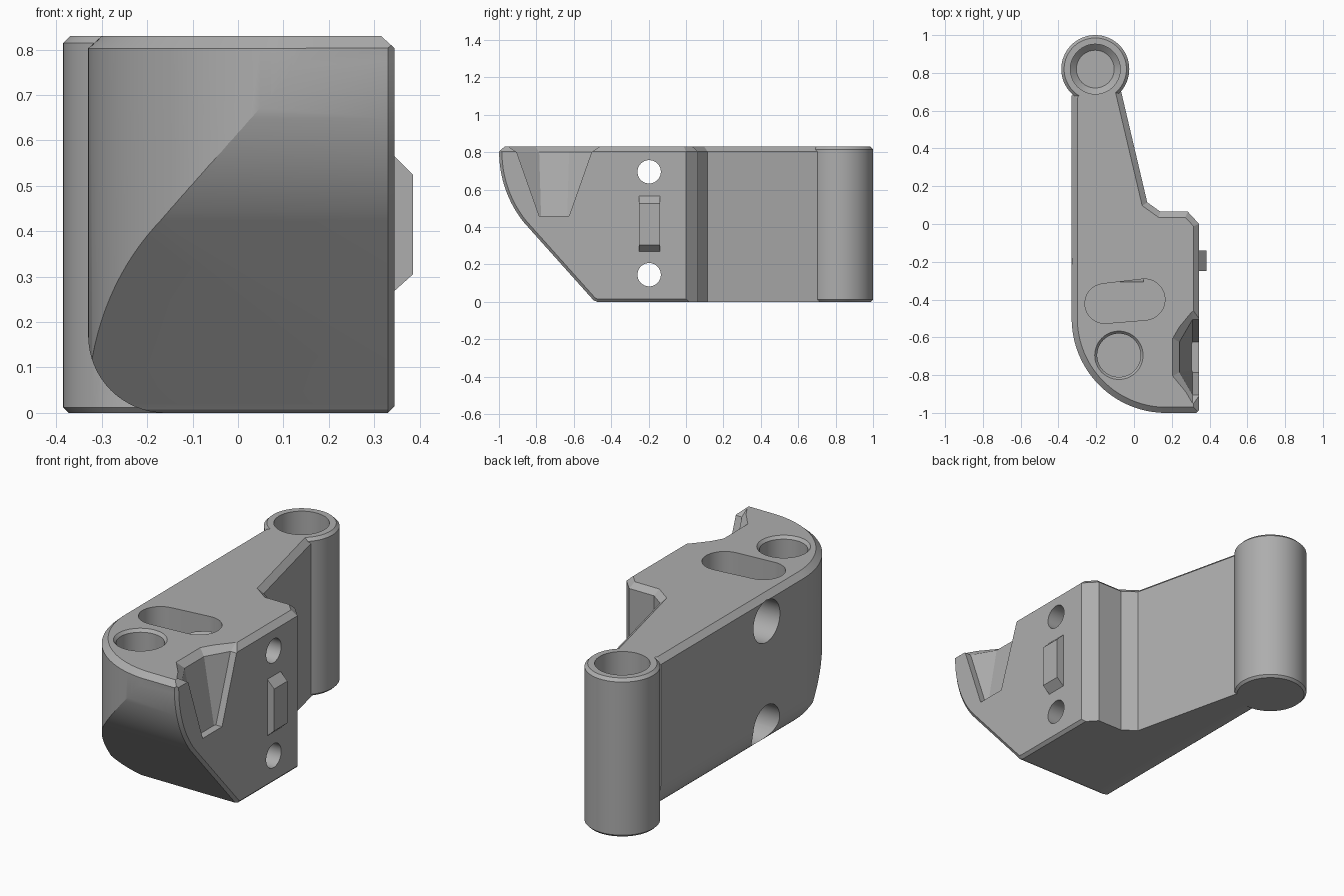
import bpy, bmesh, math
from mathutils import Vector

if "Cube" in bpy.data.objects:
    bpy.data.objects.remove(bpy.data.objects["Cube"])

grey = bpy.data.materials.new("plain_grey")
grey.diffuse_color = (0.42, 0.42, 0.42, 1)
grey.use_nodes = True
grey.node_tree.nodes["Principled BSDF"].inputs["Base Color"].default_value = grey.diffuse_color


def loft(name, sections, axis="z"):
    """Closed solid through (height, 2D points) sections along an axis."""
    place = {"z": lambda a, b, h: (a, b, h),
             "x": lambda a, b, h: (h, a, b),
             "y": lambda a, b, h: (a, h, b)}[axis]
    bm = bmesh.new()
    rings = [[bm.verts.new(place(a, b, h)) for a, b in pts] for h, pts in sections]
    n = len(rings[0])
    for lo, hi in zip(rings, rings[1:]):
        for i in range(n):
            j = (i + 1) % n
            bm.faces.new((lo[i], lo[j], hi[j], hi[i]))
    bm.faces.new(rings[0][::-1])
    bm.faces.new(rings[-1])
    bmesh.ops.recalc_face_normals(bm, faces=bm.faces)
    me = bpy.data.meshes.new(name)
    bm.to_mesh(me)
    bm.free()
    me.materials.append(grey)
    ob = bpy.data.objects.new(name, me)
    bpy.context.collection.objects.link(ob)
    return ob


def arc(cx, cy, r, a0, a1, n):
    return [(cx + r * math.cos(math.radians(a0 + (a1 - a0) * i / n)),
             cy + r * math.sin(math.radians(a0 + (a1 - a0) * i / n))) for i in range(n + 1)]


def turned(name, cx, cy, steps, axis="z", n=64):
    return loft(name, [(h, arc(cx, cy, r, 0, 360, n)[:-1]) for h, r in steps], axis)


def inset(pts, d):
    """Mitred inward offset of a counter-clockwise outline."""
    out = []
    for i, p in enumerate(pts):
        p = Vector(p)
        e0 = (p - Vector(pts[i - 1])).normalized()
        e1 = (Vector(pts[(i + 1) % len(pts)]) - p).normalized()
        n0, n1 = Vector((-e0.y, e0.x)), Vector((-e1.y, e1.x))
        out.append(tuple(p + (n0 + n1) * d / (1 + n0.dot(n1))))
    return out


def combine(target, tool, op):
    m = target.modifiers.new("bool", 'BOOLEAN')
    m.operation, m.solver, m.object = op, 'EXACT', tool
    bpy.context.view_layer.objects.active = target
    bpy.ops.object.modifier_apply(modifier=m.name)
    bpy.data.objects.remove(tool)


# body: plan outline with chamfered top
plan = [(0.345, -1), (0.345, 0), (0.285, 0.065), (0.14, 0.065), (0.07, 0.115),
        (-0.07, 0.71), (-0.205, 0.82), (-0.33, 0.68)]
plan += arc(0.17, -0.5, 0.5, 180, 270, 32)
body = loft("bracket_body", [(-0.1, plan), (0.803, plan), (0.83, inset(plan, 0.03))])

# side outline: curved nose and sloping underside, chamfered on the right
side = [(1.2, 0), (1.2, 1.0), (-1.02, 0.95)]
side += arc(-0.4, 0.8, 0.599, 180, 219, 16)
side += [(-0.505, 0.02), (-0.495, 0.008), (-0.475, 0)]
combine(body, loft("side_shape", [(-0.6, side), (0.33, side), (0.36, inset(side, 0.03))], "x"),
        'INTERSECT')

# rounded lower left edge
corner = [(-0.45, 0.175)] + arc(-0.16, 0.17, 0.17, 180, 270, 16) + [(-0.16, -0.1), (-0.45, -0.1)]
combine(body, loft("corner_cutter", [(-1.3, corner), (1.3, corner)], "y"), 'DIFFERENCE')

# hinge barrel and its blind bore
combine(body, turned("barrel", -0.205, 0.82,
                     [(0, 0.168), (0.012, 0.18), (0.815, 0.18), (0.83, 0.165)]), 'UNION')
combine(body, turned("bore", -0.205, 0.82, [(0.04, 0.1), (0.07, 0.132), (0.9, 0.132)]), 'DIFFERENCE')

# round pocket and slanted slot in the top
combine(body, turned("pocket", -0.08, -0.695,
                     [(0.53, 0.115), (0.815, 0.115), (0.83, 0.128), (0.9, 0.128)]), 'DIFFERENCE')
slot = arc(-0.155, -0.421, 0.105, 96, 276, 16) + arc(0.055, -0.4, 0.109, -84, 96, 16)
combine(body, loft("slot", [(0.68, slot), (0.9, slot)]), 'DIFFERENCE')

# screw holes, counterbored from the left
for z in (0.145, 0.695):
    combine(body, turned("screw_hole", -0.197, z,
                         [(-0.6, 0.11), (0.05, 0.11), (0.05, 0.0625), (0.6, 0.0625)], "x", 40),
            'DIFFERENCE')


# tapered notch at the front right
def notch(x, inner, outer):
    return [(0.4, -0.705 - outer), (0.4, -0.705 + outer), (0.31, -0.705 + outer),
            (x, -0.705 + inner), (x, -0.705 - inner), (0.31, -0.705 - outer)]


combine(body, loft("notch", [(0.46, notch(0.305, 0.07, 0.08)), (0.8, notch(0.24, 0.08, 0.2)),
                             (0.86, notch(0.17, 0.12, 0.29))]), 'DIFFERENCE')

# locating tab on the right face
tab = loft("locating_tab", [(y, [(0.335, 0.26), (0.385, 0.305), (0.385, 0.525), (0.335, 0.575)])
                            for y in (-0.25, -0.14)], "y")

# smooth curved faces, keep edges sharp
for ob in (body, tab):
    bpy.ops.object.select_all(action='DESELECT')
    ob.select_set(True)
    bpy.context.view_layer.objects.active = ob
    bpy.ops.object.shade_smooth_by_angle(angle=math.radians(20))
